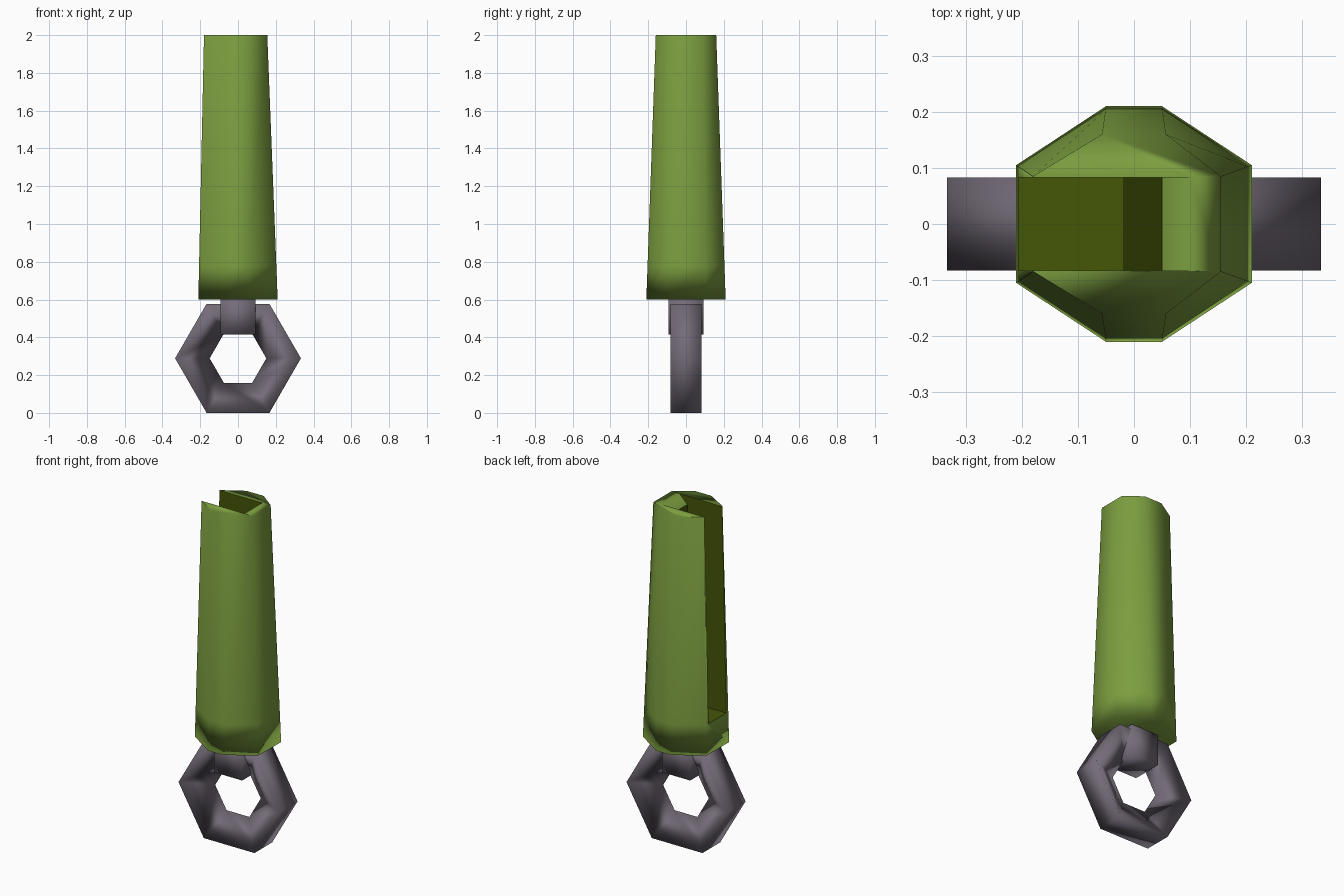
import bpy, bmesh
from math import cos, sin, pi

if "Cube" in bpy.data.objects:
    bpy.data.objects.remove(bpy.data.objects["Cube"], do_unlink=True)


def material(name, rgb):
    m = bpy.data.materials.new(name)
    m.use_nodes = True
    m.diffuse_color = (*rgb, 1)
    m.node_tree.nodes["Principled BSDF"].inputs["Base Color"].default_value = (*rgb, 1)
    return m


green = material("leaf green", (0.2, 0.34, 0.05))
olive = material("dark olive", (0.06, 0.092, 0.002))
grey = material("warm grey", (0.175, 0.15, 0.19))


def finish(bm, name, mats):
    """Smooth every face, keeping hard edges around the second material."""
    bmesh.ops.recalc_face_normals(bm, faces=bm.faces[:])
    for f in bm.faces:
        f.smooth = True
    for e in bm.edges:
        e.smooth = all(f.material_index == 0 for f in e.link_faces)
    mesh = bpy.data.meshes.new(name)
    bm.to_mesh(mesh)
    bm.free()
    for m in mats:
        mesh.materials.append(m)
    ob = bpy.data.objects.new(name, mesh)
    bpy.context.collection.objects.link(ob)
    return ob


# Tapered eight-sided handle with a slot open on one side
BOTTOM, FLOOR, LIP, TOP = 0.6, 0.78, 1.95, 2.0
SLOT = 0.083


def outline(z, back=0):
    """Eight outer corners, then the four corners of the slot."""
    t = (z - BOTTOM) / (TOP - BOTTOM)
    mix = lambda a, b: a + (b - a) * t
    right, left = mix(0.21, 0.155), mix(-0.21, -0.18)
    side, end, flat = mix(0.105, 0.085), mix(0.21, 0.16), mix(0.05, 0.057)
    half = [(left, side), (-flat, end), (flat, end), (right, side)]
    slot = [(left, SLOT), (back, SLOT), (back, -SLOT), (left, -SLOT)]
    return [(x, -y) for x, y in half] + half[::-1] + slot


bm = bmesh.new()
add = lambda pts, z: [bm.verts.new((x, y, z)) for x, y in pts]
base = add(outline(BOTTOM)[:8], BOTTOM)
low = add(outline(FLOOR, -0.02), FLOOR)
lip = add([(0.05, SLOT), (0.05, -SLOT)], LIP)
top = add(outline(TOP, 0.10), TOP)

# Solid foot below the slot
bm.faces.new(base[::-1])
for i in range(7):
    bm.faces.new((base[i], base[i + 1], low[i + 1], low[i]))
bm.faces.new((base[7], base[0], low[0], low[11], low[8], low[7]))

# Outer walls, open end strips, top and the bevel at the back of the slot
for i in (*range(8), 11):
    j = (i + 1) % 12
    bm.faces.new((low[i], low[j], top[j], top[i]))
bm.faces.new(top)
bm.faces.new((lip[0], lip[1], top[10], top[9]))

# Slot floor, sides and back
for face in (low[8:],
             (low[8], low[9], lip[0], top[9], top[8]),
             (low[10], low[11], top[11], top[10], lip[1]),
             (low[9], low[10], lip[1], lip[0])):
    bm.faces.new(face).material_index = 1
handle = finish(bm, "slotted_handle", [green, olive])
weighted = handle.modifiers.new("large faces lead shading", "WEIGHTED_NORMAL")
weighted.mode = "FACE_AREA"
weighted.keep_sharp = True

# Six-sided hanging ring, narrowing to a ridge around its hole
bm = bmesh.new()
HALF, MID = 0.083, 0.289
section = [(0.333, -HALF), (0.333, HALF), (0.15, 0)]
loops = [[bm.verts.new((r * cos(k * pi / 3), y, MID + r * sin(k * pi / 3)))
          for r, y in section] for k in range(6)]
for k in range(6):
    a, b = loops[k], loops[(k + 1) % 6]
    for i in range(3):
        j = (i + 1) % 3
        bm.faces.new((a[i], a[j], b[j], b[i]))
finish(bm, "hanging_ring", [grey])

# Block joining the ring to the handle
bm = bmesh.new()
bmesh.ops.create_cube(bm, size=1)
for v in bm.verts:
    v.co.x *= 0.184
    v.co.y *= 0.184
    v.co.z = 0.415 if v.co.z < 0 else 0.62
finish(bm, "ring_mount", [grey])
